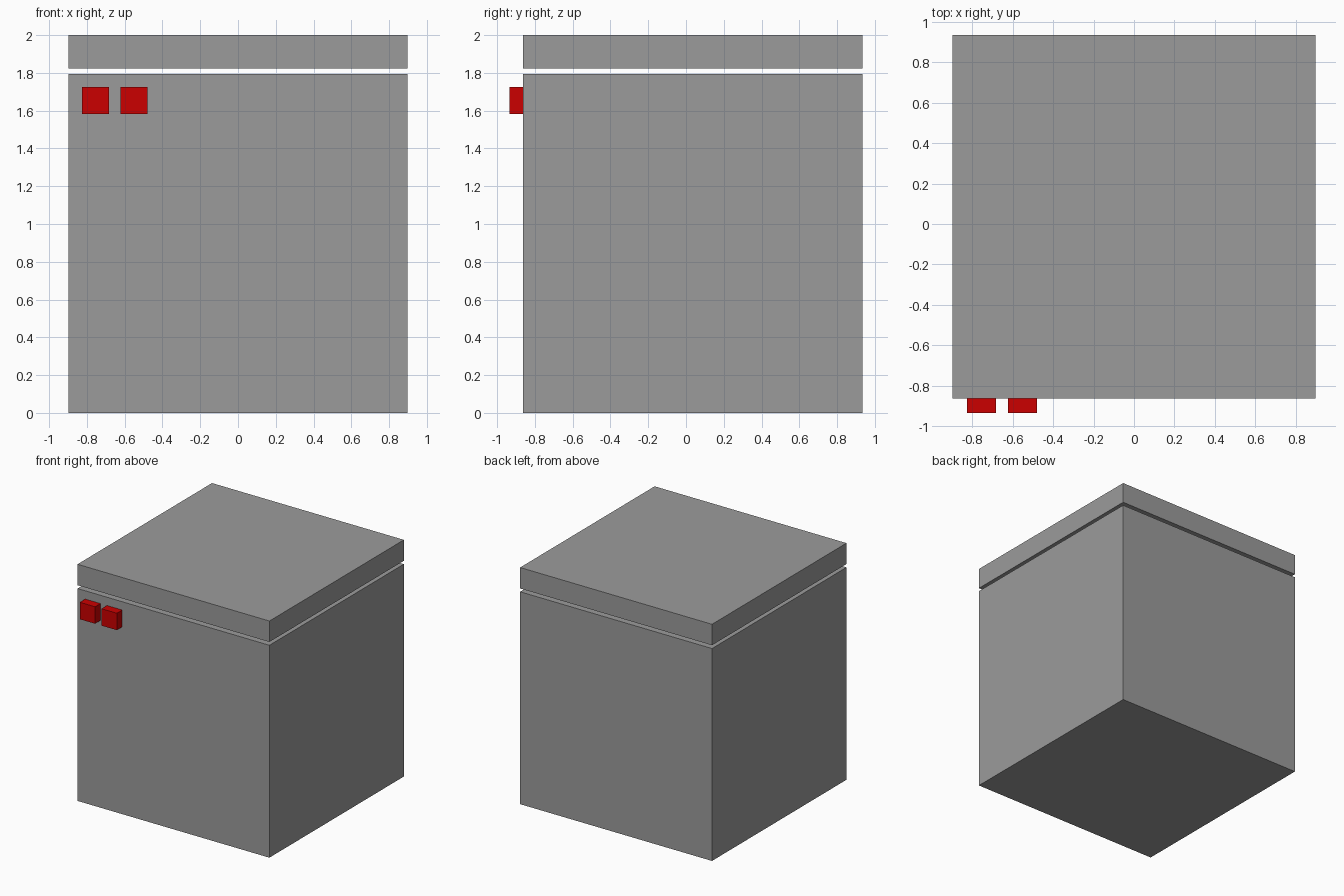
import bpy

if "Cube" in bpy.data.objects:
    bpy.data.objects.remove(bpy.data.objects["Cube"])


def material(name, color):
    mat = bpy.data.materials.new(name)
    mat.diffuse_color = (*color, 1)
    mat.use_nodes = True
    mat.node_tree.nodes["Principled BSDF"].inputs["Base Color"].default_value = mat.diffuse_color
    return mat


def box(name, x, y, z, mat):
    """Add a box spanning the given (min, max) ranges."""
    spans = (x, y, z)
    bpy.ops.mesh.primitive_cube_add(size=1, location=[(a + b) / 2 for a, b in spans])
    ob = bpy.context.object
    ob.name = name
    ob.scale = [b - a for a, b in spans]
    bpy.ops.object.transform_apply(location=False, rotation=False, scale=True)
    ob.data.materials.append(mat)
    return ob


HALF_X = 0.897
FRONT, BACK = -0.862, 0.934
grey = material("dark_grey", (0.33, 0.33, 0.33))
red = material("button_red", (0.6, 0.0, 0.0))

# Main cabinet and the lid floating just above it
box("cabinet_body", (-HALF_X, HALF_X), (FRONT, BACK), (0, 1.795), grey)
box("top_lid", (-HALF_X, HALF_X), (FRONT, BACK), (1.823, 2.0), grey)

# Two red buttons, half sunk into the front face
half = 0.0715
for side, x in (("left", -0.754), ("right", -0.551)):
    box(f"{side}_button", (x - half, x + half),
        (FRONT - half, FRONT + half), (1.582, 1.725), red)
